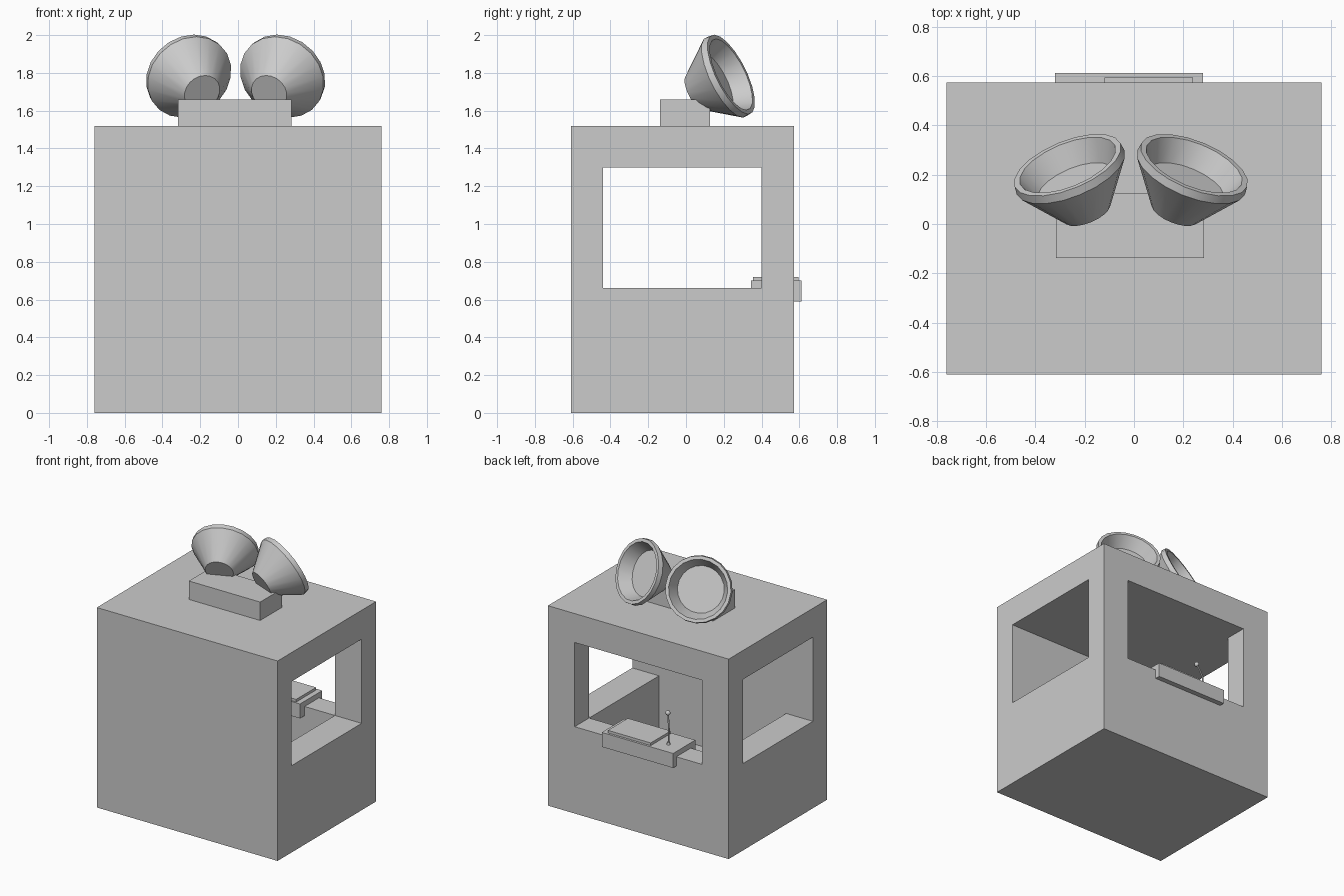
import bpy, bmesh, math
from itertools import product
from mathutils import Vector, Matrix

if "Cube" in bpy.data.objects:
    bpy.data.objects.remove(bpy.data.objects["Cube"])


def finish(name, bm):
    bmesh.ops.remove_doubles(bm, verts=bm.verts, dist=1e-5)
    bmesh.ops.recalc_face_normals(bm, faces=bm.faces)
    me = bpy.data.meshes.new(name)
    bm.to_mesh(me)
    bm.free()
    ob = bpy.data.objects.new(name, me)
    bpy.context.collection.objects.link(ob)
    return ob


def smooth(ob, angle=35):
    bpy.ops.object.select_all(action='DESELECT')
    ob.select_set(True)
    bpy.context.view_layer.objects.active = ob
    bpy.ops.object.shade_smooth_by_angle(angle=math.radians(angle))


def box(name, lo, hi):
    lo, hi = Vector(lo), Vector(hi)
    bm = bmesh.new()
    bmesh.ops.create_cube(bm, size=1, matrix=Matrix.Translation((lo + hi) / 2)
                          @ Matrix.Diagonal((*(hi - lo), 1)))
    return finish(name, bm)


def cell_shell(name, grid, solid):
    """Skin of the solid cells in a rectilinear grid."""
    bm = bmesh.new()
    for cell in product(*(range(len(g) - 1) for g in grid)):
        if not solid(*cell):
            continue
        for axis, side in product(range(3), (0, 1)):
            near = list(cell)
            near[axis] += 2 * side - 1
            inside = 0 <= near[axis] < len(grid[axis]) - 1
            if inside and solid(*near):
                continue
            corners = []
            for a, b in ((0, 0), (1, 0), (1, 1), (0, 1)):
                idx = list(cell)
                idx[axis] += side
                idx[(axis + 1) % 3] += a
                idx[(axis + 2) % 3] += b
                corners.append(bm.verts.new([grid[k][idx[k]] for k in range(3)]))
            bm.faces.new(corners)
    return finish(name, bm)


# Booth: hollow box with openings left, right and back
def booth_solid(i, j, k):
    cavity = i == 1 and j == 1 and k in (1, 2)
    side_window = j == 1 and k == 2
    back_window = i == 1 and j == 2 and k == 2
    return not (cavity or side_window or back_window)


cell_shell("booth", ((-.76, -.535, .535, .76), (-.61, -.44, .40, .573),
                     (0, .22, .66, 1.30, 1.52)), booth_solid)

# Counter: channel profile hooked over the back sill
profile = [(.345, .59), (.40, .59), (.40, .66), (.573, .66),
           (.573, .59), (.612, .59), (.612, .70), (.345, .70)]
bm = bmesh.new()
face = bm.faces.new([bm.verts.new((-.32, y, z)) for y, z in profile])
ext = bmesh.ops.extrude_face_region(bm, geom=[face], use_keep_orig=True)
bmesh.ops.translate(bm, vec=(.60, 0, 0),
                    verts=[v for v in ext["geom"] if isinstance(v, bmesh.types.BMVert)])
finish("counter", bm)
box("counter_pad", (-.12, .355, .70), (.24, .595, .72))

# Microphone: gooseneck stem, base and head
curve = bpy.data.curves.new("microphone_stem", 'CURVE')
curve.dimensions = '3D'
curve.bevel_depth = .006
curve.bevel_resolution = 2
path = [(-.21, .51, .70), (-.212, .51, .76), (-.212, .507, .81),
        (-.20, .495, .86), (-.182, .477, .92)]
spline = curve.splines.new('POLY')
spline.points.add(len(path) - 1)
for p, co in zip(spline.points, path):
    p.co = (*co, 1)
bpy.context.collection.objects.link(bpy.data.objects.new("microphone_stem", curve))
bm = bmesh.new()
bmesh.ops.create_cone(bm, cap_ends=True, segments=12, radius1=.013, radius2=.010,
                      depth=.02, matrix=Matrix.Translation((-.21, .51, .71)))
smooth(finish("microphone_base", bm))
bm = bmesh.new()
bmesh.ops.create_uvsphere(bm, u_segments=12, v_segments=8, radius=.018,
                          matrix=Matrix.Translation(path[-1]))
smooth(finish("microphone_head", bm), 60)

# Roof block carrying the horns
box("horn_mount", (-.317, -.138, 1.52), (.283, .126, 1.66))

# Pair of loudspeaker horns, mirrored about the mount's centre
horn = [(0, -.225), (.10, -.225), (.236, -.03), (.232, .005),
        (.208, .005), (.165, -.09), (0, -.09)]
CENTRE = -.0125
for name, s in (("horn_left", -1), ("horn_right", 1)):
    bm = bmesh.new()
    verts = [bm.verts.new((r, 0, h)) for r, h in horn]
    edges = [bm.edges.new(pair) for pair in zip(verts, verts[1:])]
    bmesh.ops.spin(bm, geom=verts + edges, cent=(0, 0, 0), axis=(0, 0, 1),
                   angle=2 * math.pi, steps=20, use_merge=True)
    axis = Vector((s * .345, .84, .42))
    bm.transform(Matrix.Translation((CENTRE + s * .255, .235, 1.79))
                 @ axis.to_track_quat('Z', 'Y').to_matrix().to_4x4())
    smooth(finish(name, bm), 30)
